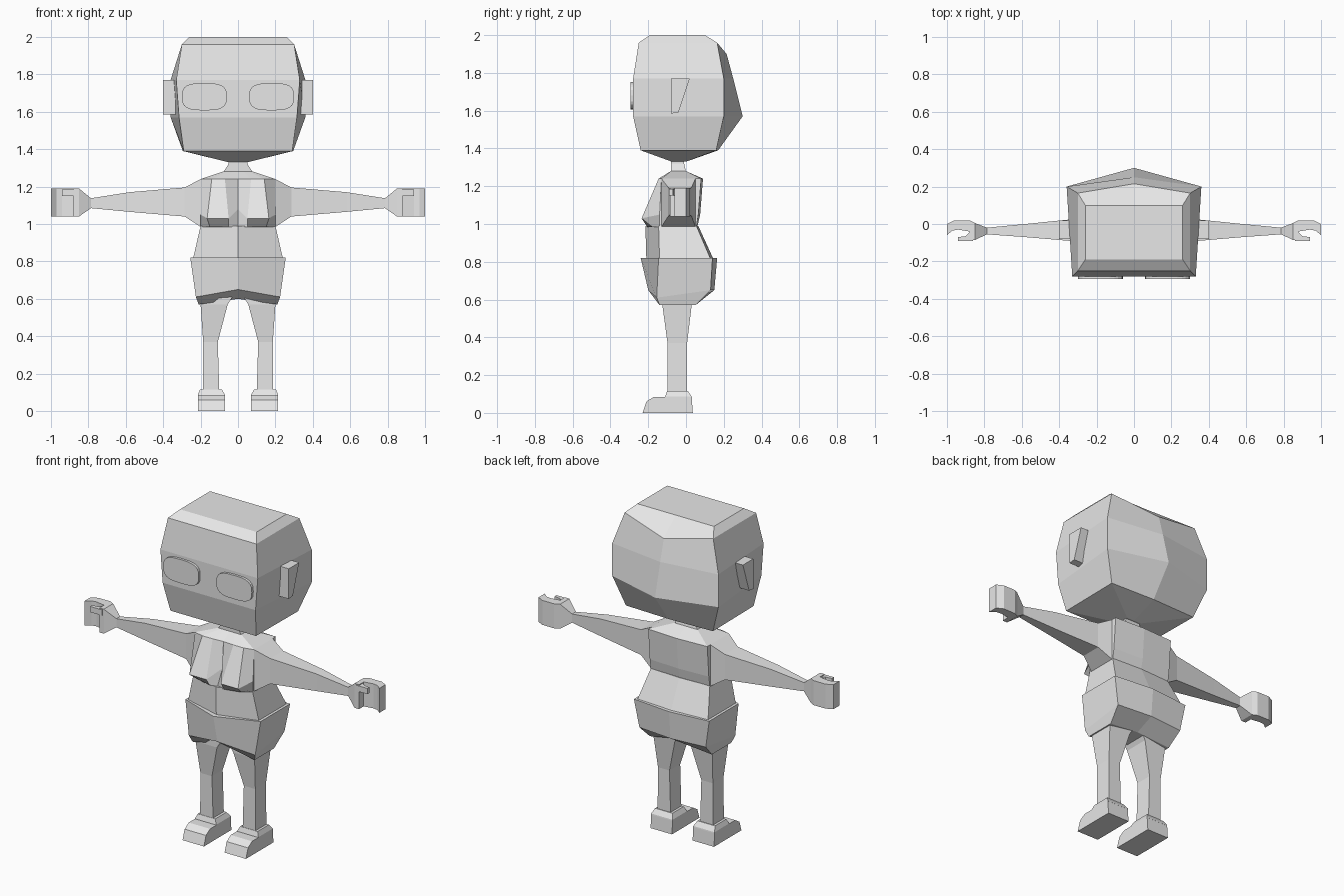
import bpy, bmesh, math

grey = bpy.data.materials.new("plain_grey")
grey.diffuse_color = (0.8, 0.8, 0.8, 1)


def loft(name, rings, mirror=False):
    """Skin a list of closed rings and cap both ends."""
    bm = bmesh.new()
    rows = [[bm.verts.new(p) for p in ring] for ring in rings]
    n = len(rows[0])
    for a, b in zip(rows, rows[1:]):
        for i in range(n):
            j = (i + 1) % n
            bm.faces.new((a[i], a[j], b[j], b[i]))
    bm.faces.new(rows[0])
    bm.faces.new(rows[-1])
    bmesh.ops.recalc_face_normals(bm, faces=bm.faces)
    me = bpy.data.meshes.new(name)
    bm.to_mesh(me)
    bm.free()
    me.materials.append(grey)
    ob = bpy.data.objects.new(name, me)
    bpy.context.collection.objects.link(ob)
    if mirror:
        ob.modifiers.new("mirror", 'MIRROR').use_mirror_merge = False
    return ob


def sym(z, *half):
    """Half ring from front centre to back centre, mirrored in x."""
    pts = [(p[0], p[1], p[2] if len(p) > 2 else z) for p in half]
    return pts + [(-x, y, h) for x, y, h in reversed(pts[1:-1])]


def rect_z(z, x0, x1, y0, y1):
    return [(x0, y0, z), (x1, y0, z), (x1, y1, z), (x0, y1, z)]


def rect_x(x, y0, y1, z0, z1):
    return [(x, y0, z0), (x, y1, z0), (x, y1, z1), (x, y0, z1)]


def prism_z(name, pts, z0, z1):
    return loft(name, [[(x, y, z) for x, y in pts] for z in (z0, z1)], True)


def prism_x(name, pts, x0, x1):
    return loft(name, [[(x, y, z) for y, z in pts] for x in (x0, x1)], True)


# Head with a ridge down the back
loft("head", [
    sym(2.0, (0, -.19), (.26, -.19), (.26, .10), (0, .10)),
    sym(1.96, (0, -.25), (.30, -.25), (.30, .165), (0, .215, 1.90)),
    sym(1.77, (0, -.28), (.33, -.28), (.36, .20), (0, .25)),
    sym(1.57, (0, -.28), (.315, -.28), (.36, .20), (0, .30)),
    sym(1.39, (0, -.24), (.29, -.24), (.295, .16), (0, .17)),
    sym(1.33, (0, -.075), (.05, -.075), (.05, 0), (0, 0)),
])

# Eyes: rounded raised plates
eye = []
for i in range(24):
    a = 2 * math.pi * i / 24
    c, s = math.cos(a), math.sin(a)
    eye.append((.18 + .12 * math.copysign(abs(c) ** .65, c),
                1.68 + .073 * math.copysign(abs(s) ** .65, s)))
loft("eye", [[(x, y, z) for x, z in eye] for y in (-.27, -.295)], True)

# Ears
prism_x("ear", [(-.08, 1.77), (.02, 1.77), (-.04, 1.59), (-.08, 1.585)], .33, .40)

# Neck
loft("neck", [rect_z(1.34, -.05, .05, -.08, -.01),
              rect_z(1.32, -.05, .05, -.08, -.01),
              rect_z(1.275, -.08, .08, -.08, 0)])

# Chest
loft("chest", [
    sym(1.28, (0, -.08), (.03, -.08), (.06, -.08), (.08, -.08), (.08, 0), (0, 0)),
    sym(1.24, (0, -.14), (.07, -.145), (.14, -.145), (.2, -.13), (.2, .08), (0, .09)),
    sym(1.05, (0, -.15, 1.08), (.05, -.235, 1.03), (.165, -.235, 1.03),
        (.2, -.14), (.2, .065), (0, .075)),
    sym(.985, (0, -.20), (.05, -.205), (.15, -.18), (.2, -.14), (.2, .055), (0, .06)),
])

# Waist and hips
loft("waist", [
    sym(.99, (0, -.215), (.2, -.145), (.2, .055), (0, .065)),
    sym(.815, (0, -.21), (.24, -.14), (.24, .13), (0, .145)),
])
loft("hips", [
    sym(.82, (0, -.24), (.255, -.145), (.255, .14), (0, .165)),
    sym(.65, (0, -.20), (.225, -.155, .61), (.225, .13), (0, .15)),
    sym(.57, (0, -.10, .60), (.21, -.14), (.21, .05), (0, .03, .60)),
])

# Arms
loft("arm", [
    rect_x(.19, -.13, .05, .985, 1.24),
    rect_x(.20, -.13, .05, .985, 1.24),
    rect_x(.285, -.095, .03, 1.04, 1.195),
    rect_x(.58, -.07, .0, 1.065, 1.17),
    rect_x(.79, -.055, -.02, 1.085, 1.137),
], True)

# Hands: wrist flare, curled fingers, thumb
loft("wrist", [rect_x(.785, -.055, -.02, 1.085, 1.137),
               rect_x(.85, -.085, .005, 1.04, 1.19),
               rect_x(.88, -.085, .02, 1.04, 1.19)], True)
prism_z("fingers", [(.86, -.04), (.86, .01), (.88, .02), (.96, .02), (1, 0), (1, -.06),
                    (.97, -.035), (.94, -.03), (.88, -.04)], 1.04, 1.19)
prism_z("thumb", [(.86, -.04), (.88, -.045), (.90, -.065), (.94, -.07),
                  (.94, -.09), (.86, -.09)], 1.15, 1.185)

# Legs
loft("leg", [rect_z(.61, .03, .20, -.125, .035),
             rect_z(.57, .055, .20, -.125, .03),
             rect_z(.37, .108, .186, -.098, .006),
             rect_z(.10, .10, .188, -.098, .006)], True)

# Feet
prism_x("foot", [(-.23, 0), (-.21, .06), (-.17, .085), (.03, .085), (.036, 0)], .07, .215)
loft("ankle", [rect_z(.08, .07, .215, -.11, .031),
               rect_z(.087, .07, .215, -.11, .03),
               rect_z(.115, .085, .203, -.10, .01)], True)
